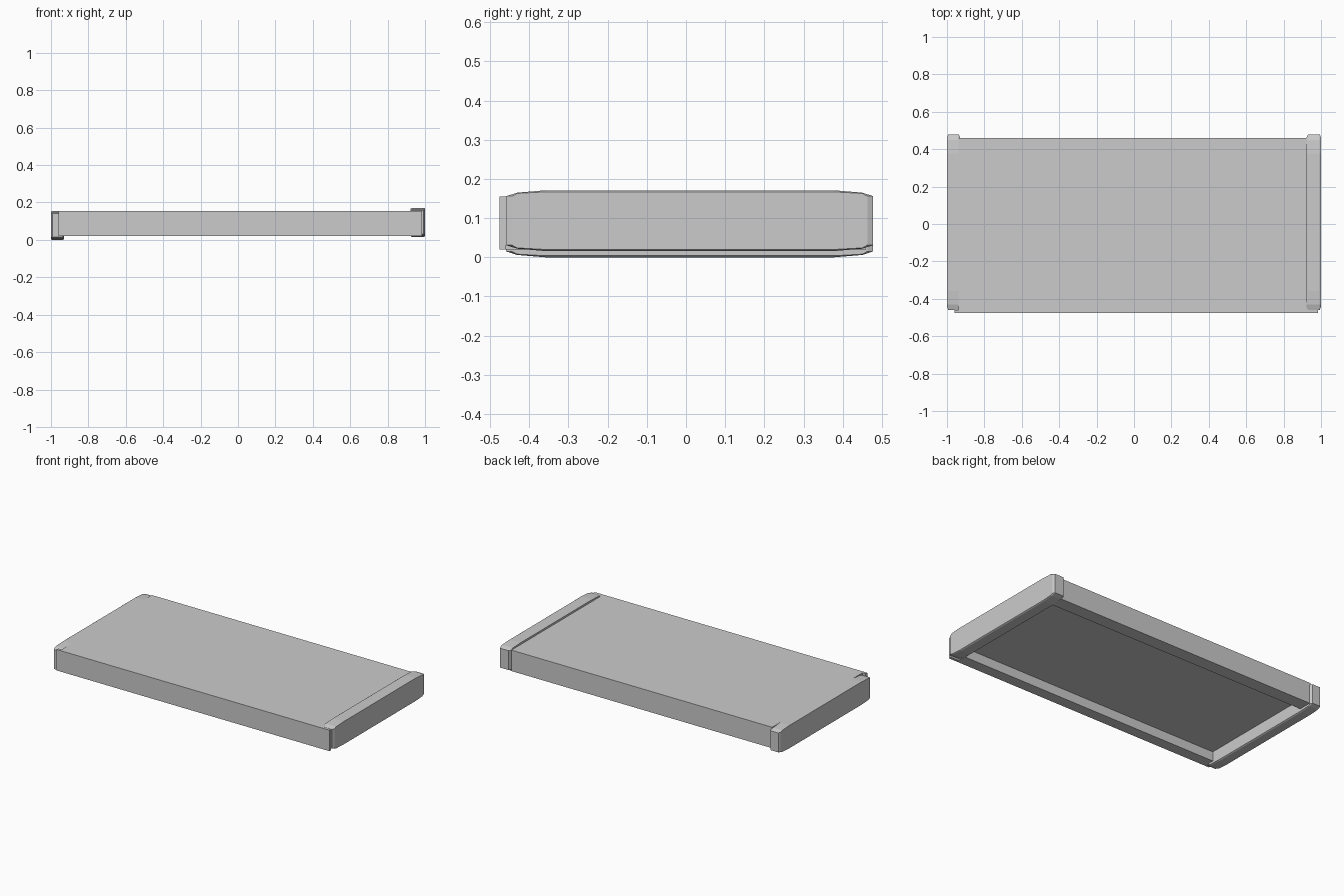
import bpy
import bmesh

cube = bpy.data.objects.get("Cube")
if cube:
    bpy.data.objects.remove(cube, do_unlink=True)


def loft(name, sections):
    """Skin a closed solid through (x, [(y, z), ...]) sections."""
    bm = bmesh.new()
    rings = [[bm.verts.new((x, y, z)) for y, z in pts] for x, pts in sections]
    for a, b in zip(rings, rings[1:]):
        for i in range(len(a)):
            bm.faces.new((a[i - 1], a[i], b[i], b[i - 1]))
    bm.faces.new(rings[0])
    bm.faces.new(rings[-1])
    bmesh.ops.recalc_face_normals(bm, faces=bm.faces)
    mesh = bpy.data.meshes.new(name)
    bm.to_mesh(mesh)
    bm.free()
    obj = bpy.data.objects.new(name, mesh)
    bpy.context.collection.objects.link(obj)


def extrude(name, x0, x1, profile):
    loft(name, [(x0, profile), (x1, profile)])


# Chamfered cap outline, shrunk by iy and iz for the beveled sides
def cap_outline(z0, iy, iz):
    height, front, back = 0.155, -0.459, 0.478
    steps = [(iy, 0.015), (0.028, 0.006 + iz / 2), (0.1, iz)]
    lower = [(front + a, b) for a, b in steps]
    lower += [(back - a, b) for a, b in reversed(steps)]
    upper = [(y, height - z) for y, z in reversed(lower)]
    return [(y, z0 + z) for y, z in lower + upper]


def end_cap(name, x0, x1, z0):
    full, small = cap_outline(z0, 0, 0), cap_outline(z0, 0.015, 0.004)
    bevel = 0.007
    loft(name, [(x0, small), (x0 + bevel, full),
                (x1 - bevel, full), (x1, small)])


# Shelf slab: a channel open underneath, closed off by the caps
front, back, top, bottom, ceiling = -0.459, 0.46, 0.155, 0.02, 0.08
extrude("shelf_slab", -0.937, 0.93, [
    (front, bottom), (front, top), (back, top), (back, bottom),
    (0.375, bottom), (0.375, ceiling), (-0.405, ceiling), (-0.405, bottom)])

# Front panel overlapping both caps
extrude("front_panel", -0.96, 0.985, [
    (front, bottom), (-0.476, bottom), (-0.476, top), (front, top)])

end_cap("left_end_cap", 0.923, 1.0, 0.016)
end_cap("right_end_cap", -1.0, -0.93, 0.0)
